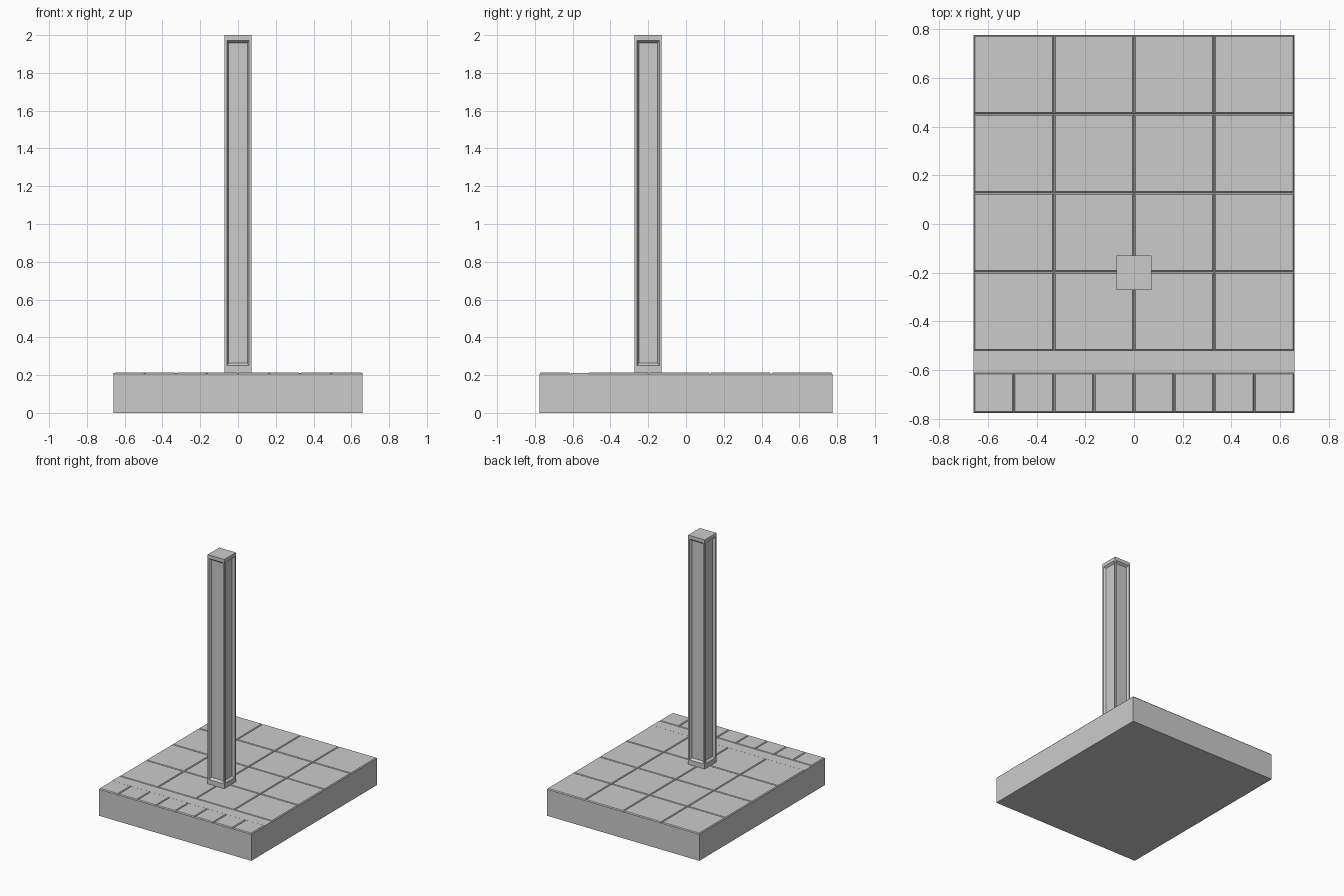
import bpy, bmesh

if "Cube" in bpy.data.objects:
    bpy.data.objects.remove(bpy.data.objects["Cube"])

HX, HY = 0.658, 0.775      # half size of the base
SLAB, TOP = 0.206, 0.213   # slab top, tile top
CURB_BACK, CURB_FRONT = -0.52, -0.61
CHAMFER = 0.006


def finish(name, bm):
    bmesh.ops.recalc_face_normals(bm, faces=bm.faces)
    mesh = bpy.data.meshes.new(name)
    bm.to_mesh(mesh)
    bm.free()
    obj = bpy.data.objects.new(name, mesh)
    bpy.context.collection.objects.link(obj)
    return obj


def add_box(bm, x0, x1, y0, y1, z0, z1, taper=0.0):
    """Box whose top can be drawn in by taper to form a chamfer."""
    rings = []
    for z, t in ((z0, 0), (z1, taper)):
        rings.append([bm.verts.new((x, y, z)) for x, y in (
            (x0 + t, y0 + t), (x1 - t, y0 + t), (x1 - t, y1 - t), (x0 + t, y1 - t))])
    low, high = rings
    faces = [bm.faces.new(low[::-1]), bm.faces.new(high)]
    sides = [bm.faces.new((low[i], low[(i + 1) % 4], high[(i + 1) % 4], high[i]))
             for i in range(4)]
    return sides


def tile_grid(name, columns, rows, y0, y1):
    bm = bmesh.new()
    w, d = 2 * HX / columns, (y1 - y0) / rows
    for i in range(columns):
        for j in range(rows):
            x, y = -HX + i * w, y0 + j * d
            add_box(bm, x, x + w, y, y + d, SLAB - 0.001, TOP, CHAMFER)
    return finish(name, bm)


# Base slab
bm = bmesh.new()
add_box(bm, -HX, HX, -HY, HY, 0, SLAB)
finish("base_slab", bm)

# Large paving tiles, plain curb strip and small front tiles
tile_grid("large_tiles", 4, 4, CURB_BACK, HY)
tile_grid("small_tiles", 8, 1, -HY, CURB_FRONT)
bm = bmesh.new()
add_box(bm, -HX, HX, CURB_FRONT, CURB_BACK, SLAB - 0.001, TOP - 0.003)
finish("curb_strip", bm)

# Square post with a sloped recessed panel on each side
bm = bmesh.new()
PY, R, Z0, Z1 = -0.2, 0.0715, 0.2, 2.0
sides = add_box(bm, -R, R, PY - R, PY + R, Z0, Z1)
bmesh.ops.recalc_face_normals(bm, faces=bm.faces)
middle = (Z0 + Z1) / 2
for thickness, depth, low, high in ((0.018, 0, 0.25, 1.972), (0.013, -0.016, 0.263, 1.959)):
    bmesh.ops.inset_individual(bm, faces=sides, thickness=thickness, depth=depth)
    for face in sides:
        for v in face.verts:
            v.co.z = low if v.co.z < middle else high
finish("post", bm)
